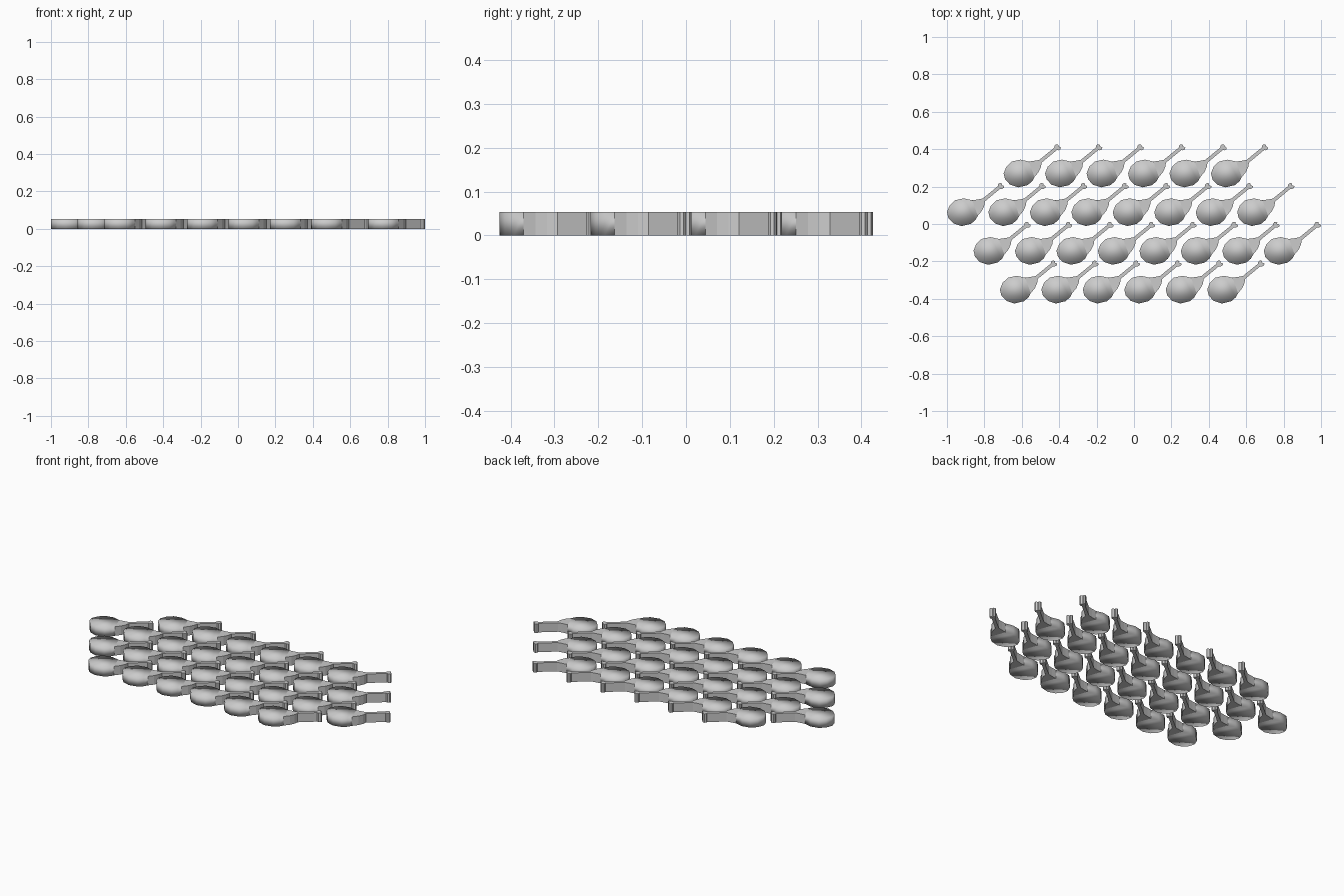
import bpy, bmesh

if "Cube" in bpy.data.objects:
    bpy.data.objects.remove(bpy.data.objects["Cube"])

THICK = 0.053
PITCH = 0.2217

# Outline of one drumstick tile: rounded meat part, counter-clockwise
MEAT = [(0.165, 0.055), (0.153, 0.033), (0.128, 0.012), (0.078, 0.0),
        (0.035, 0.014), (0.008, 0.042), (0.0, 0.075), (0.014, 0.11),
        (0.043, 0.138), (0.09, 0.148), (0.135, 0.138)]
# Tapering neck and the bone with its two-lobed end, counter-clockwise
NECK_BONE = [(0.165, 0.055), (0.187, 0.082), (0.199, 0.108), (0.203, 0.132),
             (0.284, 0.199), (0.294, 0.198), (0.304, 0.204), (0.306, 0.212),
             (0.300, 0.217), (0.293, 0.218), (0.294, 0.226), (0.287, 0.230),
             (0.278, 0.228), (0.272, 0.221), (0.272, 0.213), (0.191, 0.147),
             (0.165, 0.142), (0.135, 0.138)]


def tile_mesh():
    bm = bmesh.new()
    lower, upper = {}, {}
    for p in MEAT + NECK_BONE:
        if p not in lower:
            lower[p] = bm.verts.new((p[0], p[1], 0))
            upper[p] = bm.verts.new((p[0], p[1], THICK))
    for outline, smooth in ((MEAT, True), (NECK_BONE, False)):
        # the outline lists run in opposite senses around the shared seam
        area = sum(a[0] * b[1] - b[0] * a[1]
                   for a, b in zip(outline, outline[1:] + outline[:1]))
        loop = outline if area > 0 else outline[::-1]
        faces = [bm.faces.new([upper[p] for p in loop]),
                 bm.faces.new([lower[p] for p in reversed(loop)])]
        seam = {outline[0], outline[-1]}
        for a, b in zip(loop, loop[1:] + loop[:1]):
            if {a, b} != seam:
                faces.append(bm.faces.new((lower[a], lower[b], upper[b], upper[a])))
        for f in faces:
            f.smooth = smooth
    bm.normal_update()
    mesh = bpy.data.meshes.new("drumstick_tile")
    bm.to_mesh(mesh)
    bm.free()
    return mesh


# Staggered rows: start x, bottom y, number of tiles
ROWS = [(-0.697, 0.196, 6), (-1.0, -0.011, 8),
        (-0.858, -0.218, 8), (-0.717, -0.425, 6)]
mesh = tile_mesh()
for r, (x0, y0, count) in enumerate(ROWS):
    for i in range(count):
        ob = bpy.data.objects.new(f"drumstick_{r + 1}_{i + 1}", mesh)
        ob.location = (x0 + i * PITCH, y0, 0)
        bpy.context.collection.objects.link(ob)
